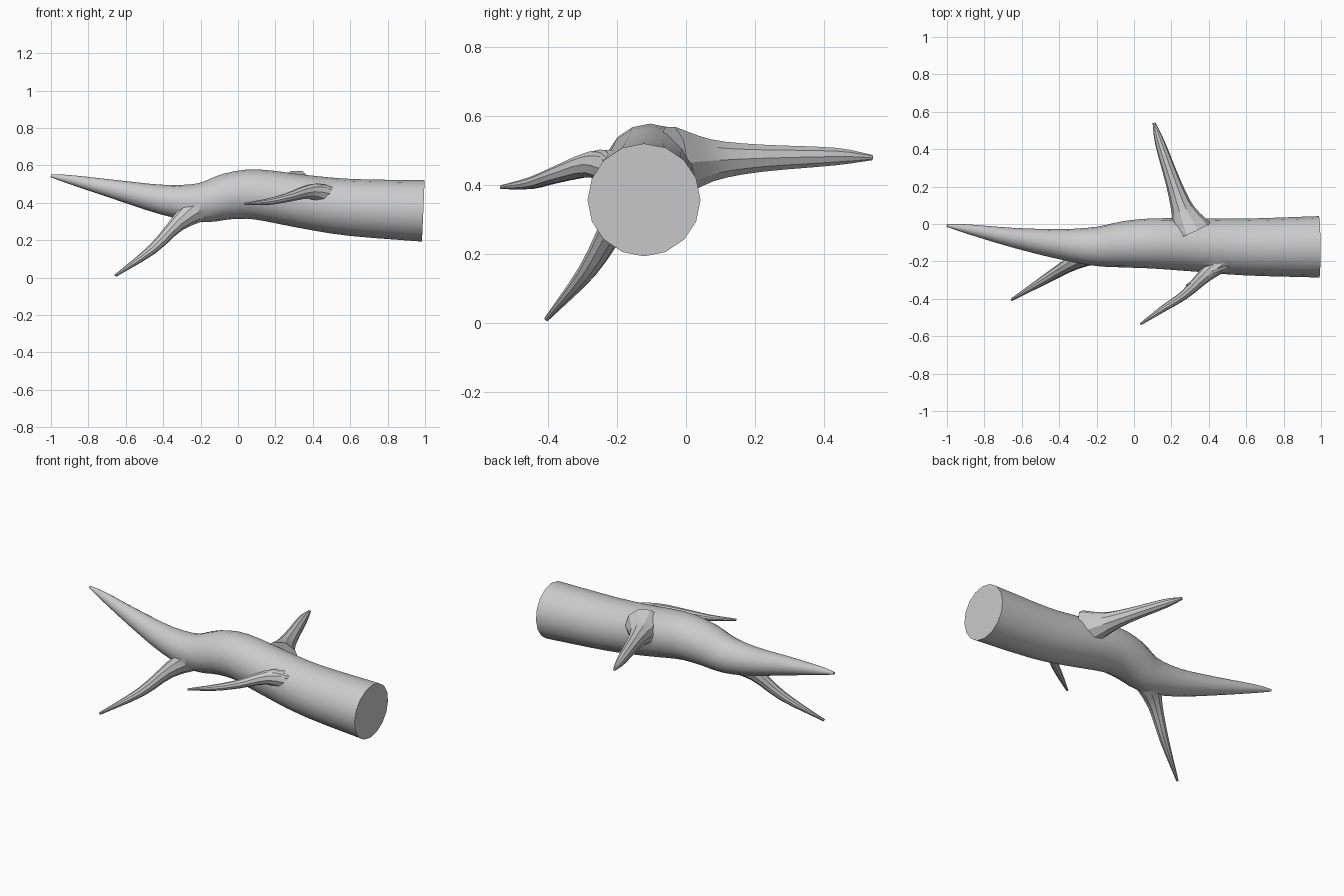
import bpy, bmesh, math
from mathutils import Vector

if "Cube" in bpy.data.objects:
    bpy.data.objects.remove(bpy.data.objects["Cube"])


def smooth_path(keys, steps):
    """Spline through (x, y, z, radius) keys."""
    k = [Vector(p) for p in keys]
    k = [2 * k[0] - k[1]] + k + [2 * k[-1] - k[-2]]
    out = []
    for a, b, c, d in zip(k, k[1:], k[2:], k[3:]):
        for i in range(steps):
            t = i / steps
            out.append(0.5 * (2 * b + (c - a) * t + (2 * a - 5 * b + 4 * c - d) * t ** 2
                              + (3 * b - a - 3 * c + d) * t ** 3))
    return out + [k[-2]]


def limb(name, keys, sides=10, steps=3):
    """Closed round tube that tapers along its path."""
    path = smooth_path(keys, steps)
    bm = bmesh.new()
    loops = []
    for i, p in enumerate(path):
        t = (path[min(i + 1, len(path) - 1)] - path[max(i - 1, 0)]).to_3d().normalized()
        u = t.cross(Vector((0, 0, 1))).normalized()
        v = u.cross(t)
        r = max(p[3], 0.004)
        angles = [2 * math.pi * j / sides for j in range(sides)]
        loops.append([bm.verts.new(p.to_3d() + r * (u * math.cos(a) + v * math.sin(a)))
                      for a in angles])
    for a, b in zip(loops, loops[1:]):
        for j in range(sides):
            n = (j + 1) % sides
            bm.faces.new((a[j], a[n], b[n], b[j]))
    bm.faces.new(loops[0])
    bm.faces.new(loops[-1])
    bmesh.ops.recalc_face_normals(bm, faces=bm.faces)
    me = bpy.data.meshes.new(name)
    bm.to_mesh(me)
    bm.free()
    ob = bpy.data.objects.new(name, me)
    bpy.context.collection.objects.link(ob)
    return ob


# Main limb, from the sawn end to the tip
trunk = limb("main_branch", [
    (.99, -.122, .357, .164), (.6, -.123, .376, .152), (.35, -.113, .407, .143),
    (.1, -.104, .445, .134), (-.05, -.109, .435, .124), (-.2, -.12, .401, .105),
    (-.4, -.107, .417, .08), (-.65, -.072, .47, .052), (-.9, -.025, .525, .024),
    (-1, -.008, .544, .007)], 16)

# Side branches with flared bases
twigs = [
    limb("lower_twig", [
        (-.2, -.13, .385, .085), (-.325, -.205, .287, .043),
        (-.46, -.287, .15, .027), (-.655, -.405, .011, .007)]),
    limb("back_twig", [
        (.31, -.04, .465, .11), (.262, .07, .472, .064),
        (.214, .21, .478, .042), (.14, .43, .483, .027), (.107, .541, .48, .008)]),
    limb("front_twig", [
        (.49, -.18, .44, .066), (.385, -.27, .46, .04),
        (.27, -.378, .43, .025), (.16, -.45, .406, .018), (.034, -.536, .394, .006)]),
    # Raised bark ridge behind the front twig
    limb("bark_ridge", [
        (.53, -.215, .465, .012), (.42, -.25, .482, .022), (.28, -.33, .45, .006)], 8),
]

# Grow everything into one continuous limb
bpy.context.view_layer.objects.active = trunk
trunk.select_set(True)
for t in twigs:
    mod = trunk.modifiers.new(t.name, 'BOOLEAN')
    mod.operation = 'UNION'
    mod.solver = 'EXACT'
    mod.object = t
    bpy.ops.object.modifier_apply(modifier=mod.name)
    bpy.data.objects.remove(t)
bpy.ops.object.shade_smooth_by_angle(angle=math.radians(30))
